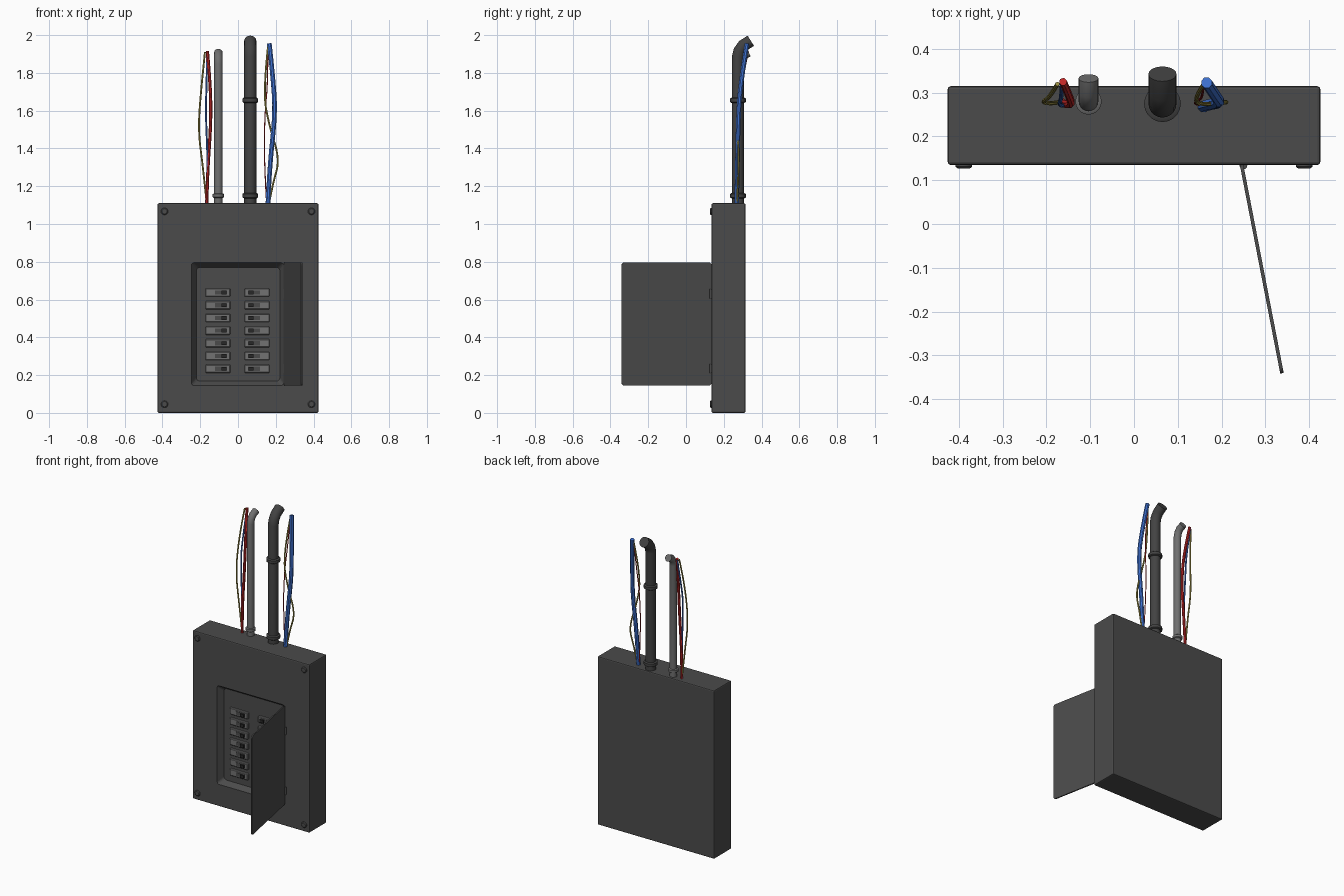
import bpy, bmesh, math
from mathutils import Vector, Matrix

if "Cube" in bpy.data.objects:
    bpy.data.objects.remove(bpy.data.objects["Cube"])


def material(name, r, g, b):
    m = bpy.data.materials.new(name)
    m.use_nodes = True
    m.diffuse_color = (r, g, b, 1)
    m.node_tree.nodes["Principled BSDF"].inputs["Base Color"].default_value = (r, g, b, 1)
    return m


STEEL = material("dark steel", 0.07, 0.07, 0.07)
CHARCOAL = material("charcoal conduit", 0.055, 0.055, 0.055)
GREY = material("grey conduit", 0.16, 0.16, 0.16)
BREAKER = material("breaker grey", 0.17, 0.17, 0.17)
SLOT = material("switch black", 0.02, 0.02, 0.02)
RED = material("red wire", 0.55, 0.02, 0.02)
BLUE = material("blue wire", 0.05, 0.17, 0.65)
YELLOW = material("yellow wire", 0.36, 0.3, 0.06)


def finish(name, bm, mat, smooth=True):
    bmesh.ops.recalc_face_normals(bm, faces=bm.faces)
    mesh = bpy.data.meshes.new(name)
    bm.to_mesh(mesh)
    bm.free()
    mesh.materials.append(mat)
    ob = bpy.data.objects.new(name, mesh)
    bpy.context.collection.objects.link(ob)
    if smooth:
        bpy.ops.object.select_all(action="DESELECT")
        ob.select_set(True)
        bpy.context.view_layer.objects.active = ob
        bpy.ops.object.shade_smooth_by_angle(angle=math.radians(35))
    return ob


def box(name, lo, hi, mat, bevel=0.0, segments=1):
    lo, hi = Vector(lo), Vector(hi)
    bm = bmesh.new()
    bmesh.ops.create_cube(bm, size=1, matrix=Matrix.Translation((lo + hi) / 2)
                          @ Matrix.Diagonal((*(hi - lo), 1)))
    if bevel:
        bmesh.ops.bevel(bm, geom=bm.edges[:], offset=bevel, segments=segments,
                        affect="EDGES", profile=0.5)
    return finish(name, bm, mat, False)


def lathe(name, profile, place, mat, sides=20):
    """Spin (radius, height) pairs about local z."""
    bm = bmesh.new()
    rings = [[bm.verts.new((r * math.cos(k * math.tau / sides), r * math.sin(k * math.tau / sides), h))
              for k in range(sides)] for r, h in profile]
    for a, b in zip(rings, rings[1:]):
        for k in range(sides):
            bm.faces.new((a[k], a[k - 1], b[k - 1], b[k]))
    bm.faces.new(rings[0])
    bm.faces.new(rings[-1])
    bm.transform(place)
    return finish(name, bm, mat)


def tube(name, points, radius, mat, kind="NURBS", sides=8):
    """Sweep a round section along a path and turn it into a mesh."""
    curve = bpy.data.curves.new(name, "CURVE")
    curve.dimensions = "3D"
    curve.bevel_depth = radius
    curve.bevel_resolution = sides // 2 - 2
    curve.use_fill_caps = True
    spline = curve.splines.new(kind)
    spline.points.add(len(points) - 1)
    for p, co in zip(spline.points, points):
        p.co = (*co, 1)
    if kind == "NURBS":
        spline.order_u = 3
        spline.use_endpoint_u = True
        spline.resolution_u = 6
    temp = bpy.data.objects.new("path", curve)
    bpy.context.collection.objects.link(temp)
    mesh = bpy.data.meshes.new_from_object(temp.evaluated_get(bpy.context.evaluated_depsgraph_get()))
    bm = bmesh.new()
    bm.from_mesh(mesh)
    bpy.data.objects.remove(temp)
    bpy.data.meshes.remove(mesh)
    return finish(name, bm, mat)


def rounded_rect(x0, x1, z0, z1, r, steps=4):
    """Corner-rounded outline as (x, z) pairs."""
    pts = []
    corners = ((x1 - r, z1 - r), (x0 + r, z1 - r), (x0 + r, z0 + r), (x1 - r, z0 + r))
    for q, (cx, cz) in enumerate(corners):
        for k in range(steps + 1):
            a = (q + k / steps) * math.pi / 2
            pts.append((cx + r * math.cos(a), cz + r * math.sin(a)))
    return pts


def loft(name, loops, mat):
    """Join matching loops of points and cap both ends."""
    bm = bmesh.new()
    rings = [[bm.verts.new(p) for p in loop] for loop in loops]
    n = len(rings[0])
    for a, b in zip(rings, rings[1:]):
        for k in range(n):
            bm.faces.new((a[k], a[k - 1], b[k - 1], b[k]))
    bm.faces.new(rings[0])
    bm.faces.new(rings[-1])
    return finish(name, bm, mat, False)


FRONT, BACK, TOP = 0.135, 0.315, 1.11
PANEL = FRONT + 0.035

# Enclosure with a sloped, round-cornered recess cut in its front
enclosure = box("enclosure", (-0.426, FRONT, 0), (0.426, BACK, TOP), STEEL, 0.007, 2)
outer = rounded_rect(-0.246, 0.241, 0.145, 0.795, 0.012)
inner = rounded_rect(-0.221, 0.222, 0.168, 0.771, 0.02)
cutter = loft("recess_cutter", [[(x, FRONT - 0.02, z) for x, z in outer],
                                [(x, FRONT, z) for x, z in outer],
                                [(x, PANEL, z) for x, z in inner]], STEEL)
cutter.hide_render = True
cut = enclosure.modifiers.new("recess", "BOOLEAN")
cut.operation = "DIFFERENCE"
cut.solver = "EXACT"
cut.object = cutter
bpy.context.view_layer.objects.active = enclosure
bpy.ops.object.modifier_apply(modifier=cut.name)
bpy.data.objects.remove(cutter)

# Open door, swung out from the left edge of the recess
door_outline = rounded_rect(0, 0.485, 0.145, 0.796, 0.015)
door = loft("door", [[(x, y, z) for x, z in door_outline] for y in (-0.004, 0.004)], STEEL)
door.data.transform(Matrix.Translation((0.246, FRONT, 0))
                    @ Matrix.Rotation(math.atan2(-0.475, 0.092), 4, "Z"))
for z in (0.235, 0.63):
    lathe("hinge", [(0.009, -0.025), (0.009, 0.025)],
          Matrix.Translation((0.25, FRONT - 0.001, z)), STEEL, 12)

# Corner screws
for x in (-0.389, 0.389):
    for z in (0.046, 1.067):
        lathe("screw", [(0.019, 0), (0.019, 0.004), (0.014, 0.008)],
              Matrix.Translation((x, FRONT, z)) @ Matrix.Rotation(math.pi / 2, 4, "X"), STEEL, 16)

# Two mirrored columns of breakers
for side in (-1, 1):
    for row in range(7):
        z = 0.234 + row * 0.0672

        def part(name, a, b, half, depth, mat, bevel=0.0):
            x0, x1 = sorted((-0.003 + side * a, -0.003 + side * b))
            box(name, (x0, PANEL - depth, z - half), (x1, PANEL + 0.004, z + half), mat, bevel)

        part("breaker_body", 0.037, 0.17, 0.022, 0.012, BREAKER, 0.004)
        part("breaker_slot", 0.055, 0.12, 0.011, 0.014, STEEL)
        part("breaker_switch", 0.058, 0.085, 0.010, 0.026, SLOT)

# Conduits with bent tops and collars
tube("large_conduit", [(0.065, y, z) for y, z in
     ((0.275, 1.1), (0.275, 1.885), (0.283, 1.917), (0.303, 1.945), (0.343, 1.97))],
     0.032, CHARCOAL, "POLY", 20)
tube("small_conduit", [(-0.104, y, z) for y, z in
     ((0.28, 1.1), (0.28, 1.845), (0.286, 1.872), (0.302, 1.893), (0.333, 1.907))],
     0.0225, GREY, "POLY", 20)
for z in (1.15, 1.655):
    lathe("large_collar", [(0.034, -0.014), (0.042, -0.009), (0.042, 0.009), (0.034, 0.014)],
          Matrix.Translation((0.065, 0.275, z)), CHARCOAL)
lathe("small_collar", [(0.024, -0.012), (0.03, -0.008), (0.03, 0.008), (0.024, 0.012)],
      Matrix.Translation((-0.104, 0.28, 1.15)), GREY)

# Loose wires
tube("left_red_wire", [(-0.165, 0.28, 1.1), (-0.163, 0.275, 1.25), (-0.142, 0.272, 1.55),
                       (-0.147, 0.29, 1.75), (-0.162, 0.325, 1.915)], 0.009, RED)
tube("left_blue_wire", [(-0.17, 0.28, 1.1), (-0.158, 0.27, 1.3), (-0.172, 0.272, 1.6),
                        (-0.165, 0.29, 1.75), (-0.165, 0.328, 1.91)], 0.005, BLUE)
tube("left_yellow_wire", [(-0.165, 0.28, 1.1), (-0.185, 0.275, 1.3), (-0.212, 0.278, 1.5),
                          (-0.192, 0.29, 1.75), (-0.175, 0.32, 1.91)], 0.005, YELLOW)
tube("right_blue_wire", [(0.158, 0.268, 1.1), (0.167, 0.272, 1.3), (0.197, 0.277, 1.58),
                         (0.188, 0.29, 1.75), (0.166, 0.323, 1.955)], 0.013, BLUE)
tube("right_yellow_wire", [(0.163, 0.27, 1.1), (0.185, 0.275, 1.22), (0.222, 0.28, 1.34),
                           (0.165, 0.272, 1.52), (0.132, 0.28, 1.7), (0.16, 0.32, 1.95)], 0.005, YELLOW)
tube("right_red_wire", [(0.152, 0.272, 1.1), (0.137, 0.275, 1.35), (0.143, 0.28, 1.6),
                        (0.158, 0.29, 1.75), (0.158, 0.32, 1.94)], 0.003, RED)
